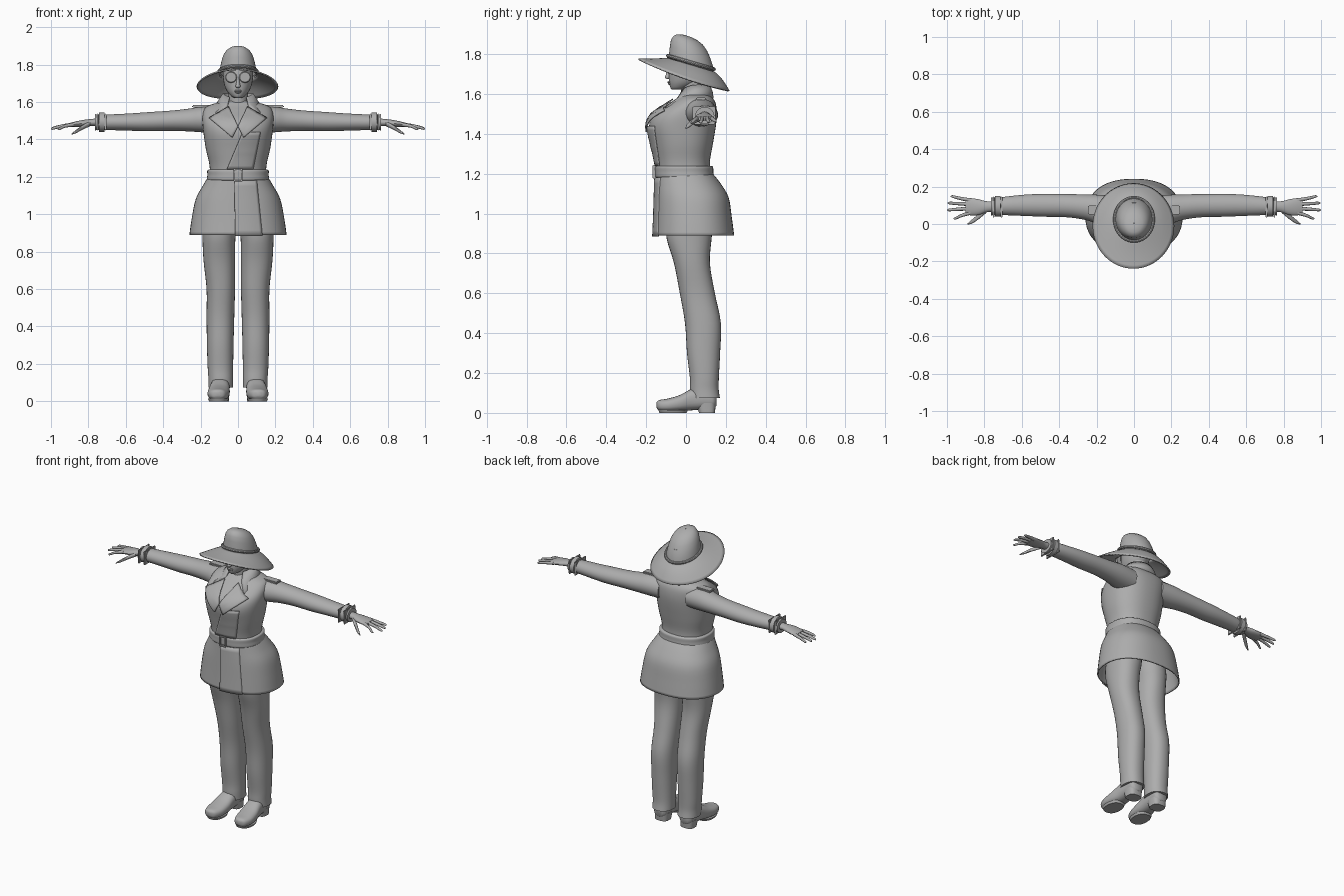
import bpy, bmesh
from math import sin, cos, pi, radians, copysign
from mathutils import Vector

if "Cube" in bpy.data.objects:
    bpy.data.objects.remove(bpy.data.objects["Cube"])

grey = bpy.data.materials.new("plain_grey")
grey.use_nodes = True
grey.diffuse_color = (0.42, 0.42, 0.42, 1)
grey.node_tree.nodes["Principled BSDF"].inputs["Base Color"].default_value = grey.diffuse_color


def finish(name, bm, thick=0):
    bmesh.ops.recalc_face_normals(bm, faces=bm.faces)
    me = bpy.data.meshes.new(name)
    bm.to_mesh(me)
    bm.free()
    ob = bpy.data.objects.new(name, me)
    bpy.context.collection.objects.link(ob)
    me.materials.append(grey)
    if thick:
        mod = ob.modifiers.new("thickness", 'SOLIDIFY')
        mod.thickness, mod.offset = thick, 0
    bpy.ops.object.select_all(action='DESELECT')
    ob.select_set(True)
    bpy.context.view_layer.objects.active = ob
    bpy.ops.object.shade_smooth_by_angle(angle=radians(40))
    return ob


def sheet(name, rows, closed=False, caps=False, thick=0):
    """Skin a list of equally long point rows."""
    bm = bmesh.new()
    vs = [[bm.verts.new(p) for p in row] for row in rows]
    n = len(rows[0])
    for a, b in zip(vs, vs[1:]):
        for i in range(n if closed else n - 1):
            j = (i + 1) % n
            bm.faces.new((a[i], a[j], b[j], b[i]))
    if caps:
        bm.faces.new(vs[0])
        bm.faces.new(vs[-1])
    return finish(name, bm, thick)


def smooth_rows(rows, steps):
    """Catmull-Rom interpolation through the section rows."""
    rows = [Vector(r) for r in rows]
    out = []
    for i in range(len(rows) - 1):
        a, b, c, d = rows[max(i - 1, 0)], rows[i], rows[i + 1], rows[min(i + 2, len(rows) - 1)]
        for k in range(steps):
            t = k / steps
            out.append(b + (c - a) * (t / 2) + (a * 2 - b * 5 + c * 4 - d) * (t * t / 2)
                       + (b * 3 - a - c * 3 + d) * (t ** 3 / 2))
    return out + [rows[-1]]


def loft(name, rows, axis='z', s=1, p=2, n=32, steps=4, caps=True, thick=0):
    """Rows are (position, centre 1, centre 2, radius 1, radius 2)."""
    rings = []
    for t, c1, c2, r1, r2 in smooth_rows(rows, steps):
        ring = []
        for i in range(n):
            ca, sa = cos(2 * pi * i / n), sin(2 * pi * i / n)
            u = c1 + r1 * copysign(abs(ca) ** (2 / p), ca)
            v = c2 + r2 * copysign(abs(sa) ** (2 / p), sa)
            x, y, z = {'x': (t, u, v), 'y': (u, t, v), 'z': (u, v, t)}[axis]
            ring.append((s * x, y, z))
        rings.append(ring)
    return sheet(name, rings, True, caps, thick)


def spans(rows):
    """(z, half width, front y, back y) to section rows."""
    return [(z, 0, (f + b) / 2, w, (b - f) / 2) for z, w, f, b in rows]


def front_y(rows, x, z):
    r = min(smooth_rows(rows, 12), key=lambda q: abs(q[0] - z))
    return r[2] - r[4] * max(1 - abs(x / r[3]) ** 2.3, 0) ** (1 / 2.3)


def patch(name, rows, quad, lift_a, lift_b, s=1, n=10):
    """Cloth plate lying on the front of a body; edge a-d to edge b-c."""
    a, b, c, d = [Vector(q) for q in quad]
    grid = []
    for i in range(n + 1):
        v = i / n
        l, r, row = a.lerp(d, v), b.lerp(c, v), []
        for j in range(n + 1):
            q = l.lerp(r, j / n)
            y = front_y(rows, q.x, q.y) - lift_a + (lift_a - lift_b) * j / n
            row.append((s * q.x, y, q.y))
        grid.append(row)
    return sheet(name, grid, thick=0.006)


def box(name, loc, size, bevel=0.004):
    bm = bmesh.new()
    bmesh.ops.create_cube(bm, size=1)
    for v in bm.verts:
        v.co = Vector(v.co[i] * size[i] + loc[i] for i in range(3))
    bmesh.ops.bevel(bm, geom=bm.edges[:], offset=bevel, segments=2, affect='EDGES')
    return finish(name, bm)


def ball(name, loc, size):
    bm = bmesh.new()
    bmesh.ops.create_uvsphere(bm, u_segments=20, v_segments=12, radius=1)
    for v in bm.verts:
        v.co = Vector(v.co[i] * size[i] + loc[i] for i in range(3))
    return finish(name, bm)


# Coat body, skirt and belt
torso = spans([(1.18, .15, -.14, .125), (1.26, .152, -.15, .12), (1.35, .172, -.168, .135),
               (1.44, .185, -.185, .15), (1.5, .19, -.16, .155), (1.55, .185, -.09, .15),
               (1.58, .16, -.045, .135), (1.605, .08, -.015, .11)])
skirt = spans([(1.2, .155, -.145, .13), (1.15, .185, -.146, .17), (1.08, .222, -.148, .21),
               (.98, .243, -.151, .226), (.89, .256, -.155, .238)])
loft("coat_body", torso, p=2.3, n=48)
loft("coat_skirt", skirt, p=2.3, n=48, caps=False, thick=.008)
loft("belt", spans([(1.18, .158, -.147, .13), (1.187, .166, -.154, .138), (1.21, .164, -.155, .137),
                    (1.233, .164, -.155, .136), (1.24, .154, -.147, .128)]), p=2.3, n=48)
for x in (-.02, .02):
    box("buckle_side", (x, -.158, 1.21), (.009, .018, .07))
for z in (1.18, 1.24):
    box("buckle_bar", (0, -.158, z), (.05, .018, .009))
patch("skirt_overlap", skirt, [(-.02, 1.18), (.1, 1.18), (.13, .885), (-.015, .885)], .012, .003)
patch("chest_overlap", torso, [(.025, 1.44), (.12, 1.44), (.08, 1.24), (-.06, 1.24)], .011, .002)

# Collar standing round the neck, lapels and shoulder straps
collar = []
for k in range(33):
    a = radians(-145 + 290 * k / 32)
    tip = max(0, (abs(a) / radians(145) - .6) / .4) ** 1.5
    collar.append([(.078 * sin(a), .045 + .07 * cos(a), 1.645 - .02 * tip),
                   (.098 * sin(a), .045 + .085 * cos(a) - .02 * tip, 1.615 - .04 * tip),
                   (.12 * sin(a) + copysign(.045 * tip, a), .045 + .09 * cos(a) - .075 * tip, 1.58 - .05 * tip)])
sheet("collar", collar, thick=.007)
for s, side in ((1, "left"), (-1, "right")):
    patch(side + "_lapel", torso, [(.05, 1.575), (.155, 1.515), (.03, 1.41), (0, 1.47)], .016, .018, s)
    box(side + "_shoulder_strap", (s * .195, .075, 1.577), (.1, .05, .014))

# Neck, head and face
loft("neck", [(1.5, 0, .04, .06, .06), (1.6, 0, .03, .052, .055), (1.68, 0, .03, .055, .06)])
loft("head", [(1.622, 0, -.04, .018, .03), (1.632, 0, -.03, .036, .048), (1.66, 0, -.005, .06, .08),
              (1.7, 0, .01, .075, .096), (1.75, 0, .02, .081, .106), (1.8, 0, .02, .075, .095)])
loft("nose", [(1.675, 0, -.088, .006, .006), (1.683, 0, -.092, .013, .014),
              (1.705, 0, -.088, .009, .01), (1.735, 0, -.082, .006, .006)], n=12)
ball("upper_lip", (0, -.084, 1.66), (.02, .01, .005))
ball("lower_lip", (0, -.081, 1.652), (.017, .01, .006))
for s, side in ((1, "left"), (-1, "right")):
    loft(side + "_lens", [(-.094, .037, 1.733, .027, .026), (-.09, .037, 1.733, .031, .03),
                          (-.076, .037, 1.733, .031, .03)], 'y', s, steps=1)
    box(side + "_glasses_arm", (s * .077, -.035, 1.737), (.006, .1, .007), .002)
box("glasses_bridge", (0, -.091, 1.738), (.02, .006, .006), .002)


# Hat: tilted crown, drooping brim and cord band
def tilt(y):
    return 1.745 - .3 * (y - .025)


N = 64
angles = [2 * pi * i / N for i in range(N)]
crown = []
for h, r, dy in ((0, 1, 0), (.03, .97, 0), (.065, .9, -.004), (.1, .8, -.01), (.125, .65, -.014),
                 (.14, .45, -.018), (.147, .2, -.02), (.148, .02, -.02)):
    crown.append([(.1 * r * cos(a), .025 + dy + .113 * r * sin(a),
                   tilt(.025 + .113 * r * sin(a)) + h) for a in angles])
sheet("hat_crown", crown, True)
brim = []
for k in range(9):
    t = k / 8
    ring = []
    for a in angles:
        inner = Vector((.1 * cos(a), .025 + .113 * sin(a), tilt(.025 + .113 * sin(a))))
        u = sin(a)
        outer = Vector((-.003 + .216 * cos(a), -.012 + .227 * u, 1.68 - .08 * u + .015 * u * u))
        q = inner.lerp(outer, t)
        q.z += .012 * sin(pi * t) * (.4 + u * .6)
        ring.append(q)
    brim.append(ring)
sheet("hat_brim", brim, True, thick=.008)
band = []
for k in range(9):
    b = 2 * pi * k / 8
    e = .004 + .008 * cos(b)
    band.append([((.1 + e) * cos(a), .025 + (.113 + e) * sin(a),
                  tilt(.025 + .113 * sin(a)) + .014 + .009 * sin(b)) for a in angles])
sheet("hat_band", band, True)

for s, side in ((1, "left"), (-1, "right")):
    # Sleeve with wrist strap
    loft(side + "_sleeve", [(.1, .07, 1.505, .08, .07), (.19, .078, 1.507, .078, .069),
                            (.26, .09, 1.504, .068, .061), (.36, .098, 1.5, .062, .054),
                            (.48, .1, 1.495, .061, .051), (.58, .1, 1.493, .057, .046),
                            (.68, .097, 1.492, .05, .042), (.72, .095, 1.492, .046, .041),
                            (.765, .094, 1.492, .048, .043)], 'x', s)
    loft(side + "_wrist_strap", [(.712, .095, 1.493, .046, .04), (.715, .095, 1.493, .055, .052),
                                 (.742, .095, 1.493, .055, .052), (.745, .095, 1.493, .046, .04)],
         'x', s, steps=1)
    for x in (.708, .75):
        box(side + "_strap_loop", (s * x, .09, 1.493), (.01, .115, .09))
    # Hand
    loft(side + "_palm", [(.74, .094, 1.492, .027, .022), (.79, .092, 1.49, .03, .019),
                          (.83, .09, 1.486, .042, .018), (.87, .092, 1.481, .046, .015),
                          (.9, .094, 1.477, .042, .011)], 'x', s, n=20)
    for name, y0, y1, end, z1 in (("index", .06, .03, .965, 1.455), ("middle", .083, .075, 1, 1.457),
                                  ("ring", .106, .112, .997, 1.46), ("little", .127, .147, .98, 1.462)):
        mid = (.88 + end) / 2
        loft(side + "_" + name + "_finger",
             [(.875, y0, 1.48, .011, .011), (mid, (y0 + y1) / 2, 1.472, .009, .009),
              (end - .01, y1, z1 + .002, .007, .007), (end, y1, z1, .002, .002)], 'x', s, n=12)
    loft(side + "_thumb", [(.79, .075, 1.485, .016, .014), (.83, .04, 1.465, .014, .012),
                           (.865, .014, 1.443, .011, .009), (.89, 0, 1.428, .003, .003)], 'x', s, n=12)
    # Trouser leg
    loft(side + "_trouser_leg",
         [(1.05, .085, .02, .085, .11), (.95, .096, .018, .094, .118), (.87, .102, .016, .088, .112),
          (.75, .1, .03, .084, .09), (.6, .092, .057, .076, .088), (.45, .094, .085, .074, .09),
          (.3, .095, .088, .071, .083), (.18, .094, .092, .068, .073), (.12, .092, .092, .066, .072),
          (.075, .092, .096, .066, .074)], s=s, p=2.2)
    # Shoe and heel
    loft(side + "_shoe", [(-.148, .108, .04, .012, .012), (-.135, .108, .038, .038, .026),
                          (-.09, .106, .039, .056, .033), (-.03, .102, .049, .058, .041),
                          (.03, .097, .067, .052, .054), (.09, .094, .074, .05, .056),
                          (.135, .093, .074, .046, .054), (.152, .093, .074, .03, .04)],
         'y', s, p=2.5, n=24)
    loft(side + "_heel", [(0, .093, .105, .044, .04), (.05, .093, .1, .048, .05)], s=s, p=3, steps=1)
    loft(side + "_sole", [(0, .105, -.065, .05, .068), (.014, .105, -.065, .056, .074)],
         s=s, p=2.3, steps=1)
